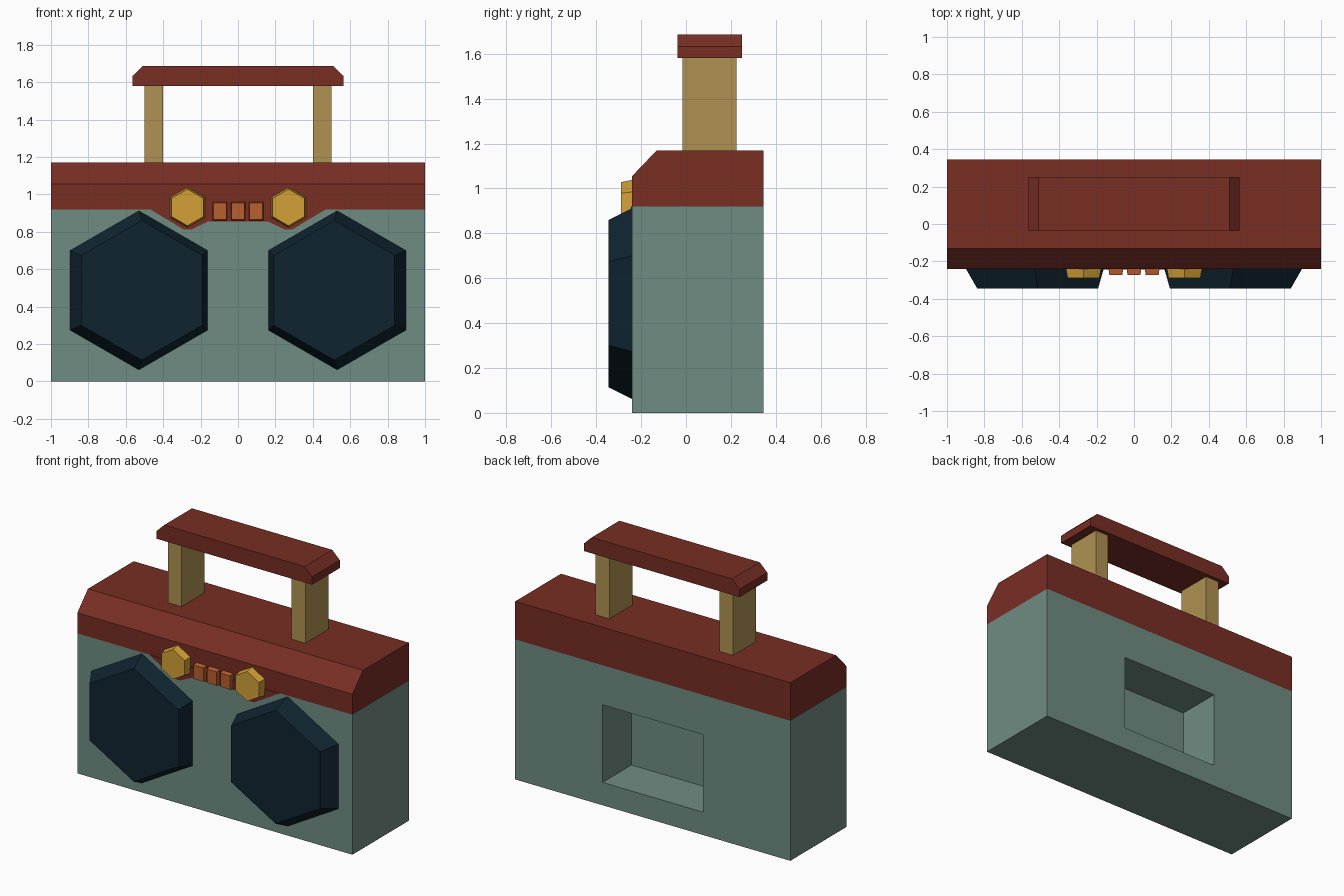
import bpy, bmesh, math
from mathutils import Vector

if "Cube" in bpy.data.objects:
    bpy.data.objects.remove(bpy.data.objects["Cube"])


def material(name, rgb):
    lin = [((c / 255 + 0.055) / 1.055) ** 2.4 if c > 10 else c / 255 / 12.92 for c in rgb]
    m = bpy.data.materials.new(name)
    m.diffuse_color = (*lin, 1)
    m.use_nodes = True
    m.node_tree.nodes["Principled BSDF"].inputs["Base Color"].default_value = m.diffuse_color
    return m


TEAL = material("dusty teal", (112, 140, 130))
RED = material("brick red", (120, 46, 36))
NAVY = material("dark navy", (15, 36, 48))
GOLD = material("gold", (212, 160, 55))
ORANGE = material("burnt orange", (186, 95, 47))
TAN = material("tan", (176, 146, 82))


def finish(name, bm, *mats):
    bmesh.ops.recalc_face_normals(bm, faces=bm.faces)
    me = bpy.data.meshes.new(name)
    bm.to_mesh(me)
    bm.free()
    for m in mats:
        me.materials.append(m)
    ob = bpy.data.objects.new(name, me)
    bpy.context.collection.objects.link(ob)
    return ob


def loft(ring_a, ring_b):
    """Closed solid between two matching rings of points."""
    bm = bmesh.new()
    a = [bm.verts.new(p) for p in ring_a]
    b = [bm.verts.new(p) for p in ring_b]
    bm.faces.new(a)
    bm.faces.new(b)
    for i in range(len(a)):
        j = (i + 1) % len(a)
        bm.faces.new((a[i], a[j], b[j], b[i]))
    bmesh.ops.recalc_face_normals(bm, faces=bm.faces)
    return bm


def ngon(cx, cz, r, y, n=6):
    """Polygon facing the front, with one corner pointing up."""
    return [(cx + r * math.sin(math.tau * i / n), y, cz + r * math.cos(math.tau * i / n)) for i in range(n)]


def rect(cx, cz, w, h, y):
    return [(cx + sx * w / 2, y, cz + sz * h / 2) for sx, sz in ((-1, -1), (1, -1), (1, 1), (-1, 1))]


FRONT, BACK, SPLIT = -0.24, 0.345, 0.92

# Case: side profile extruded across, with a compartment in the back
profile = [(FRONT, 0), (BACK, 0), (BACK, 1.17), (-0.13, 1.17), (FRONT, 1.055)]
bm = loft([(-1, y, z) for y, z in profile], [(1, y, z) for y, z in profile])
for co, no in (((0, 0, SPLIT), (0, 0, 1)), ((0, 0, 0.15), (0, 0, 1)), ((0, 0, 0.66), (0, 0, 1)),
               ((-0.365, 0, 0), (1, 0, 0)), ((0.365, 0, 0), (1, 0, 0))):
    bmesh.ops.bisect_plane(bm, geom=bm.verts[:] + bm.edges[:] + bm.faces[:], plane_co=co, plane_no=no)
target = Vector((0, BACK, 0.405))
hole = min(bm.faces, key=lambda f: (f.calc_center_median() - target).length)
floor = bmesh.ops.extrude_discrete_faces(bm, faces=[hole])["faces"][0]
bmesh.ops.translate(bm, verts=floor.verts[:], vec=(0, -0.30, 0))
for f in bm.faces:
    f.material_index = int(f.calc_center_median().z > SPLIT)
finish("case", bm, TEAL, RED)

# Painted control panel hanging below the red top
half = [(0.16, 0.855), (0.25, 0.812), (0.29, 0.812), (0.47, SPLIT)]
outline = [(-x, z) for x, z in reversed(half)] + half
finish("control_panel", loft([(x, FRONT, z) for x, z in outline],
                             [(x, FRONT - 0.004, z) for x, z in outline]), RED)

# Mirrored pairs: speakers, knobs, handle posts
for s, side in ((-1, "left"), (1, "right")):
    finish(side + "_speaker", loft(ngon(s * 0.53, 0.487, 0.425, FRONT),
                                   ngon(s * 0.515, 0.487, 0.373, -0.345)), NAVY)
    finish(side + "_knob", loft(ngon(s * 0.27, 0.93, 0.108, FRONT),
                                ngon(s * 0.27, 0.93, 0.098, -0.29)), GOLD)
    finish(side + "_handle_post", loft(rect(s * 0.45, 1.375, 0.10, 0.42, -0.015),
                                       rect(s * 0.45, 1.375, 0.10, 0.42, 0.225)), TAN)

# Push buttons
for i in (-1, 0, 1):
    finish(f"button_{i + 2}", loft(rect(i * 0.097, 0.91, 0.078, 0.10, FRONT),
                                   rect(i * 0.097, 0.91, 0.07, 0.09, -0.272)), ORANGE)

# Handle grip with clipped ends
grip = [(-0.565, 1.58), (0.565, 1.58), (0.565, 1.632), (0.51, 1.685), (-0.51, 1.685), (-0.565, 1.632)]
finish("handle_grip", loft([(x, -0.037, z) for x, z in grip], [(x, 0.25, z) for x, z in grip]), RED)
